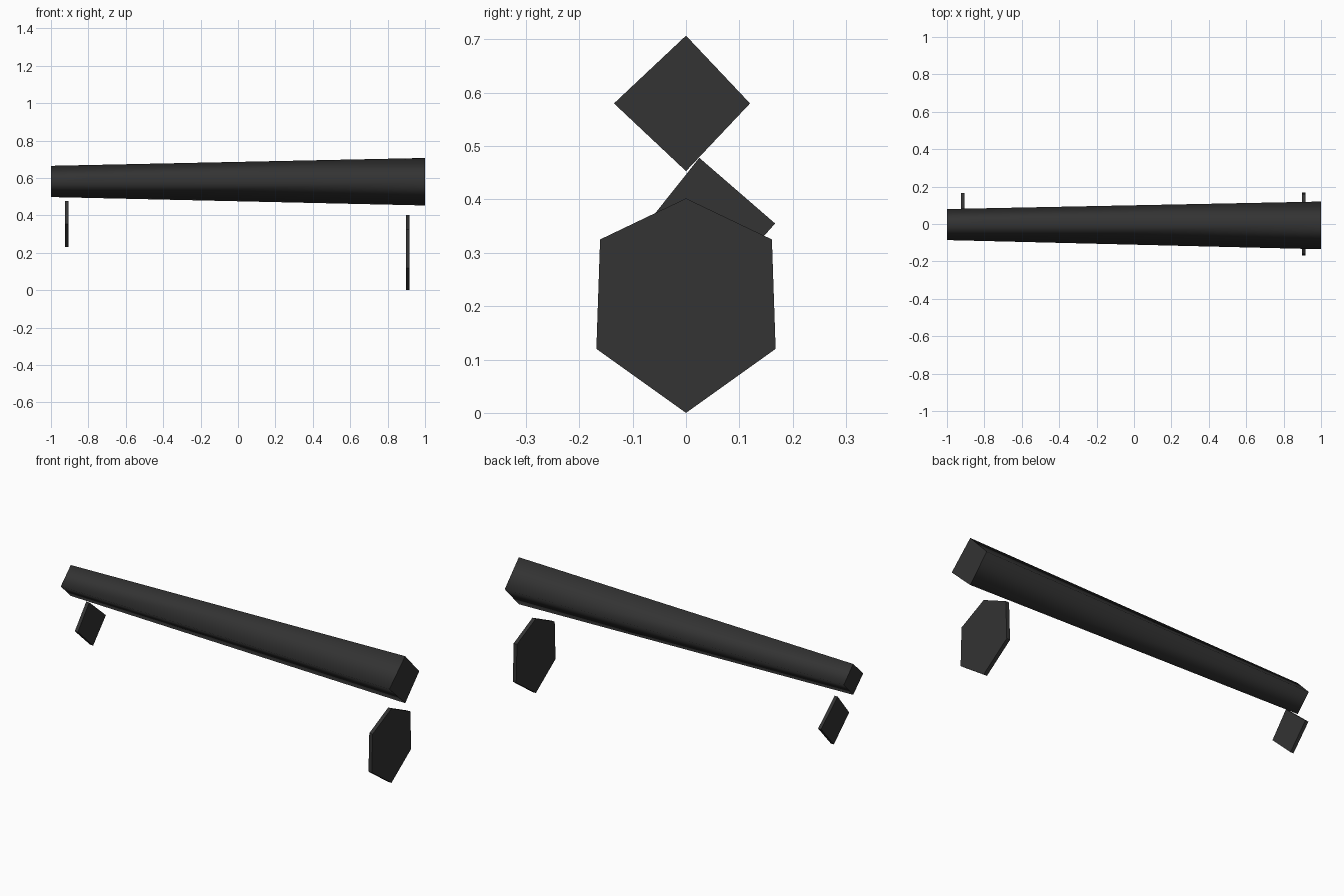
import bpy

if "Cube" in bpy.data.objects:
    bpy.data.objects.remove(bpy.data.objects["Cube"])

dark = bpy.data.materials.new("charcoal")
dark.diffuse_color = (0.033, 0.033, 0.033, 1)
dark.use_nodes = True
dark.node_tree.nodes["Principled BSDF"].inputs["Base Color"].default_value = dark.diffuse_color


def loft(name, near, far, x0, x1, smooth_sides=False):
    """Solid between two (y, z) outlines placed at x0 and x1."""
    n = len(near)
    verts = [(x0, y, z) for y, z in near] + [(x1, y, z) for y, z in far]
    faces = [(i, i + n, (i + 1) % n + n, (i + 1) % n) for i in range(n)]
    faces += [tuple(range(n)), tuple(reversed(range(n, 2 * n)))]
    mesh = bpy.data.meshes.new(name)
    mesh.from_pydata(verts, [], faces)
    mesh.materials.append(dark)
    for i, poly in enumerate(mesh.polygons):
        poly.use_smooth = smooth_sides and i < n   # end caps stay flat
    mesh.update()
    obj = bpy.data.objects.new(name, mesh)
    bpy.context.collection.objects.link(obj)
    return obj


# Tapered diamond-section beam (outlines run clockwise seen from +x)
small_end = [(0, 0.665), (0.08, 0.582), (0, 0.498), (-0.086, 0.582)]
large_end = [(0, 0.707), (0.12, 0.58), (0, 0.453), (-0.135, 0.58)]
loft("beam", small_end, large_end, -1, 1, True)

# Hexagonal plate under the large end
hexagon = [(0, 0.402), (0.161, 0.325), (0.168, 0.12),
           (0, 0.0), (-0.168, 0.12), (-0.161, 0.325)]
loft("hexagonal_plate", hexagon, hexagon, 0.898, 0.918)

# Tilted four-sided plate under the small end
tilted = [(0.025, 0.478), (0.167, 0.355), (0.058, 0.232), (-0.073, 0.355)]
loft("tilted_plate", tilted, tilted, -0.925, -0.907)
